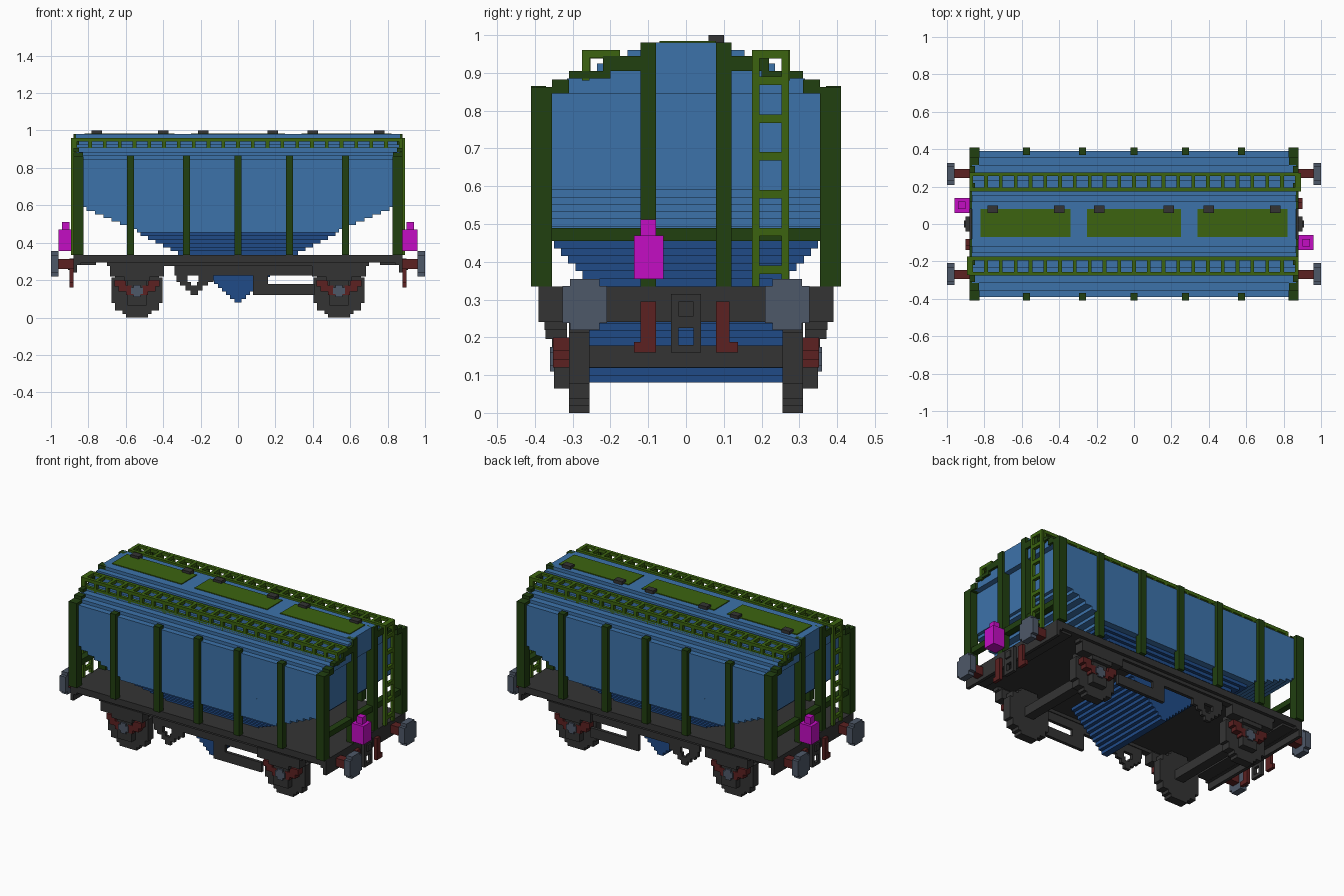
import bpy, bmesh, math
from mathutils import Matrix, Vector

if "Cube" in bpy.data.objects:
    bpy.data.objects.remove(bpy.data.objects["Cube"])


def material(name, rgb):
    m = bpy.data.materials.new(name)
    m.use_nodes = True
    m.diffuse_color = (*rgb, 1)
    m.node_tree.nodes["Principled BSDF"].inputs["Base Color"].default_value = (*rgb, 1)
    return m


BLUE = material("body blue", (0.046, 0.170, 0.402))
NAVY = material("hopper navy", (0.014, 0.069, 0.243))
OLIVE = material("walkway green", (0.045, 0.127, 0.005))
GREEN = material("frame dark green", (0.015, 0.050, 0.005))
GREY = material("chassis grey", (0.034, 0.034, 0.034))
RED = material("fitting dark red", (0.107, 0.015, 0.015))
SLATE = material("buffer slate", (0.076, 0.098, 0.138))
PINK = material("lamp magenta", (0.552, 0.004, 0.552))

U = 0.0196  # size of one step


def build(name, mat, boxes):
    """One object from boxes given as (x0, x1, y0, y1, z0, z1)."""
    bm = bmesh.new()
    for x0, x1, y0, y1, z0, z1 in boxes:
        c = Vector((x0 + x1, y0 + y1, z0 + z1)) / 2
        bmesh.ops.create_cube(bm, size=1, matrix=Matrix.Translation(c)
                              @ Matrix.Diagonal((abs(x1 - x0), abs(y1 - y0), abs(z1 - z0), 1)))
    me = bpy.data.meshes.new(name)
    bm.to_mesh(me)
    bm.free()
    me.materials.append(mat)
    ob = bpy.data.objects.new(name, me)
    bpy.context.collection.objects.link(ob)
    return ob


def flip_x(bs):
    return bs + [(-b[1], -b[0], *b[2:]) for b in bs]


def flip_y(bs):
    return bs + [(b[0], b[1], -b[3], -b[2], b[4], b[5]) for b in bs]


def quad(bs):
    return flip_y(flip_x(bs))


def turn(bs):
    """Add a copy turned half way round z."""
    return bs + [(-b[1], -b[0], -b[3], -b[2], b[4], b[5]) for b in bs]


def taper(z0, z1, n, xa, xb, ya, yb):
    """Stepped stack growing from half sizes (xa, ya) to (xb, yb)."""
    out, h = [], (z1 - z0) / n
    for i in range(n):
        t = i / (n - 1)
        x, y = xa + (xb - xa) * t, ya + (yb - ya) * t
        out.append((-x, x, -y, y, z0 + i * h, z0 + (i + 1) * h))
    return out


def disc(r, n):
    """Rows (half width, low, high) of a stepped disc."""
    h = 2 * r / n
    rows = []
    for i in range(n):
        z = -r + (i + 0.5) * h
        w = max(U, round(math.sqrt(r * r - z * z) / U) * U)
        rows.append((min(w, r), z - h / 2, z + h / 2))
    return rows


# Body, stepped roof and end slopes
build("body", BLUE, [(-.83, .83, -.39, .39, .59, .845)] + taper(.455, .59, 7, .54, .81, .39, .39))
roof = [(.355, .845, .865), (.315, .865, .885), (.275, .885, .905), (.235, .905, .925),
        (.195, .925, .945), (.155, .945, .96), (.12, .96, .98)]
build("roof", BLUE, [(-.865, .865, -y, y, a, b) for y, a, b in roof])
build("hopper", NAVY, taper(.335, .455, 6, .32, .52, .255, .35))
build("discharge_chute", NAVY, taper(.08, .335, 13, .02, .28, .255, .255))

# Roof hatches and their clips
build("hatches", OLIVE, [(a, b, -.07, .08, .979, .985) for a, b in ((-.82, -.34), (-.25, .25), (.34, .82))])
build("hatch_clips", GREY, flip_x([(x - .028, x + .028, .06, .10, .98, 1.0) for x in (.185, .4, .755)]))

# Frame posts
build("side_posts", GREEN, flip_y([(x - U, x + U, .37, .41, .335, .865) for x in (-.575, -.275, 0, .275, .575)]))
build("corner_posts", GREEN, quad([(.825, .88, .355, .41, .335, .862), (.83, .88, .31, .355, .845, .882),
                                   (.85, .88, .20, .31, .885, .905), (.85, .88, .12, .22, .905, .945)]))
build("end_posts", GREEN, quad([(.83, .88, .08, .12, .335, .98)]))
build("end_bands", GREEN, flip_x([(.83, .87, -.36, .36, .455, .49)]))

# Roof walkways with cross bars and legs
walk = [(-.88, .88, y, y + U, .94, .96) for y in (.175, .256)]
pitch = 1.74 / 22
for i in range(23):
    x = -.87 + i * pitch
    walk += [(x - .01, x + .01, .18, .27, .94, .96), (x - .01, x + .01, .256, .275, .88, .95)]
walk += [(-.88, .88, .256, .275, .895, .91)]
build("walkways", OLIVE, flip_y(walk))

# End ladders
ladder = [(.872, .892, y, y + U, .335, .96) for y in (.175, .253)]
ladder += [(.872, .892, .18, .27, z, z + .022) for z in (.368, .468, .568, .668, .768, .868, .938)]
build("ladders", OLIVE, turn(ladder))

# Chassis floor, end beams, sills
build("floor", GREY, [(-.88, .88, -.39, .39, .295, .335)])
build("end_beams", GREY, flip_x([(.84, .88, -.39, .39, .28, .335), (.86, .88, -.39, .39, .24, .28),
                                 (.76, .84, -.37, .37, .282, .30)]))
build("sills", GREY, flip_y([(-.70, .70, .33, .37, .275, .30), (-.34, .41, .335, .355, .225, .28)]))

# Brake gear under the sills
brake = [(.08, .16, .335, .355, .12, .24), (.08, .41, .335, .355, .12, .18)]
brake += [(-.33, -.27, .335, .355, .19, .225), (-.21, -.13, .335, .355, .19, .225),
          (-.31, -.25, .335, .355, .17, .19), (-.22, -.16, .335, .355, .17, .19),
          (-.28, -.19, .335, .355, .145, .17), (-.255, -.215, .335, .355, .12, .145)]
build("brake_gear", GREY, flip_y(brake))

# Wheels, axles, axle boxes
WX, WZ = .54, .145
build("wheels", GREY, quad([(WX - w, WX + w, .255, .31, WZ + a, WZ + b) for w, a, b in disc(.145, 15)]))
build("axles", GREY, flip_x([(WX - .03, WX + .03, -.33, .33, .12, .178)]))
build("axle_guards", GREY, quad([(WX - .145, WX + .145, .315, .375, .22, .28),
                                 (WX - .07, WX + .07, .315, .372, .195, .222),
                                 (WX - .05, WX + .05, .31, .35, .065, .20)]))
build("springs", RED, quad([(WX - .12, WX - .06, .31, .352, .165, .20), (WX + .06, WX + .12, .31, .352, .165, .20),
                            (WX - .10, WX - .03, .31, .352, .14, .17), (WX + .03, WX + .10, .31, .352, .14, .17),
                            (WX - .06, WX + .06, .31, .352, .12, .145)]))
build("axle_caps", SLATE, quad([(WX - .033, WX + .033, .35, .36, .125, .16), (WX - .018, WX + .018, .35, .36, .11, .175)]))

# Buffers
build("buffer_shafts", RED, quad([(.88, .965, .245, .295, .26, .312)]))
build("buffer_heads", SLATE, quad([(.96, 1.0, .268 - w, .268 + w, .287 + a, .287 + b) for w, a, b in disc(.068, 7)]))

# Couplings and hanging pipes on the ends
build("couplings", GREY, flip_x([(.88, .90, -.04, -.02, .16, .315), (.88, .90, .02, .04, .16, .315),
                                 (.88, .90, -.04, .04, .225, .315), (.88, .90, -.02, .02, .16, .18),
                                 (.90, .91, -.02, .02, .255, .295)]))
build("pipes", RED, turn([(.88, .90, -.12, -.08, .16, .295), (.88, .90, -.138, -.10, .16, .188),
                          (.88, .90, .08, .115, .16, .295), (.88, .90, .10, .138, .16, .188)]))

# Tail lamps
build("lamps", PINK, turn([(.88, .96, -.138, -.06, .355, .47), (.90, .94, -.12, -.08, .47, .512)]))
